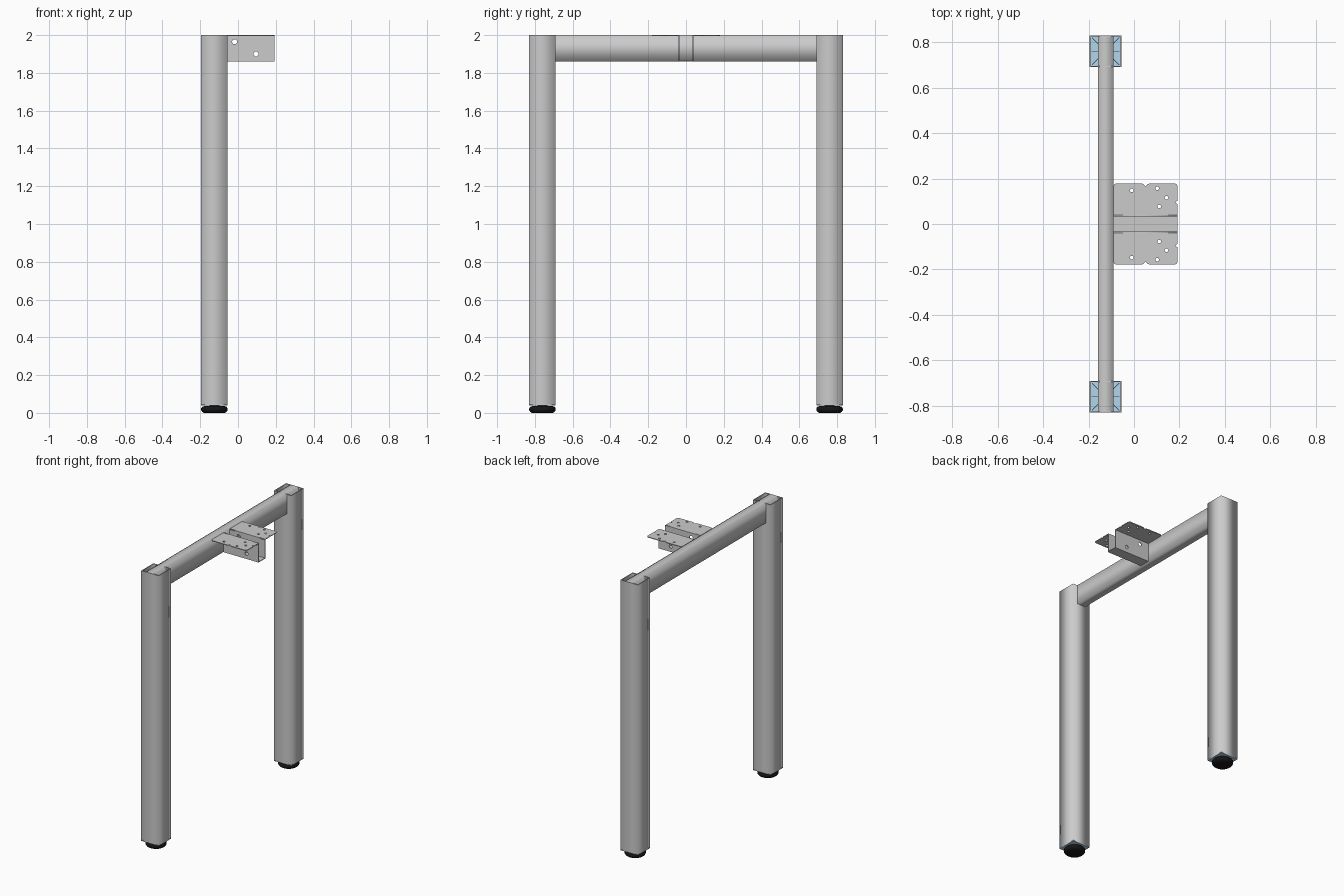
import bpy, bmesh
from math import pi, cos, sin
from mathutils import Matrix, Vector

if "Cube" in bpy.data.objects:
    bpy.data.objects.remove(bpy.data.objects["Cube"])

LEG_X, LEG_Y = -0.125, 0.76
WALL = 0.006


def material(name, color):
    m = bpy.data.materials.new(name)
    m.diffuse_color = color
    m.use_nodes = True
    m.node_tree.nodes["Principled BSDF"].inputs["Base Color"].default_value = m.diffuse_color
    return m


blue = material("pale_blue_plastic", (0.45, 0.66, 0.84, 1))
black = material("black_rubber", (0.008, 0.008, 0.008, 1))


def finish(name, bm, mat=None):
    bmesh.ops.remove_doubles(bm, verts=bm.verts, dist=1e-5)
    bmesh.ops.recalc_face_normals(bm, faces=bm.faces)
    me = bpy.data.meshes.new(name)
    bm.to_mesh(me)
    bm.free()
    ob = bpy.data.objects.new(name, me)
    bpy.context.collection.objects.link(ob)
    if mat:
        me.materials.append(mat)
    return ob


def rect(x0, y0, x1, y1):
    return [(x0, y0), (x1, y0), (x1, y1), (x0, y1)]


def circle(x, y, r, n=20):
    return [(x + r * cos(2 * pi * i / n), y + r * sin(2 * pi * i / n)) for i in range(n)]


def extrusion(name, loops, depth, matrix, mat=None):
    """Outline plus hole loops, filled and extruded evenly about the local xy plane."""
    cu = bpy.data.curves.new(name, 'CURVE')
    cu.dimensions, cu.fill_mode, cu.extrude = '2D', 'BOTH', depth / 2
    for pts in loops:
        s = cu.splines.new('POLY')
        s.points.add(len(pts) - 1)
        for p, co in zip(s.points, pts):
            p.co = (co[0], co[1], 0, 1)
        s.use_cyclic_u = True
    tmp = bpy.data.objects.new(name + "_curve", cu)
    bpy.context.collection.objects.link(tmp)
    dg = bpy.context.evaluated_depsgraph_get()
    me = bpy.data.meshes.new_from_object(tmp.evaluated_get(dg))
    bm = bmesh.new()
    bm.from_mesh(me)
    bm.transform(matrix)
    bpy.data.objects.remove(tmp)
    bpy.data.curves.remove(cu)
    bpy.data.meshes.remove(me)
    return finish(name, bm, mat)


def add_box(bm, size, matrix):
    bmesh.ops.create_cube(bm, size=1, matrix=matrix @ Matrix.Diagonal((*size, 1)))


T = Matrix.Translation
ROT_X = Matrix.Rotation(pi / 2, 4, 'X')   # local xy becomes world xz

# Legs: open square tubes, plastic plugs and round levelling feet
for tag, s in (("front", -1), ("back", 1)):
    at = T((LEG_X, s * LEG_Y, 0))
    h, i = 0.07, 0.07 - WALL
    extrusion(tag + "_leg", [rect(-h, -h, h, h), rect(-i, -i, i, i)], 1.955,
              at @ T((0, 0, 1.0225)))

    # ribbed plug
    bm = bmesh.new()
    add_box(bm, (0.14, 0.14, 0.008), at @ T((0, 0, 0.044)))
    for k in range(8):
        length = 0.062 if k % 2 == 0 else 0.085
        add_box(bm, (length, 0.004, 0.06),
                at @ Matrix.Rotation(k * pi / 4, 4, 'Z') @ T((length / 2, 0, 0.077)))
    bmesh.ops.create_cone(bm, cap_ends=True, segments=24, radius1=0.02, radius2=0.02,
                          depth=0.06, matrix=at @ T((0, 0, 0.077)))
    finish(tag + "_leg_plug", bm, blue)

    # foot turned from a rounded profile
    bm = bmesh.new()
    profile = [(0, 0), (0.056, 0), (0.065, 0.006), (0.07, 0.014), (0.07, 0.024),
               (0.065, 0.032), (0.05, 0.037), (0.02, 0.038), (0.02, 0.044), (0, 0.044)]
    vs = [bm.verts.new((r, 0, z)) for r, z in profile]
    es = [bm.edges.new(p) for p in zip(vs, vs[1:])]
    bmesh.ops.spin(bm, geom=vs + es, cent=(0, 0, 0), axis=(0, 0, 1),
                   angle=2 * pi, steps=32, use_duplicate=False)
    bm.transform(at)
    foot = finish(tag + "_foot", bm, black)
    bpy.context.view_layer.objects.active = foot
    foot.select_set(True)
    bpy.ops.object.shade_smooth_by_angle(angle=0.7)
    foot.select_set(False)

# Cross beam: rectangular tube running into both legs
extrusion("cross_beam", [rect(-0.034, -0.07, 0.034, 0.07), rect(-0.028, -0.064, 0.028, 0.064)],
          1.656, T((LEG_X, 0, 1.93)) @ ROT_X)

# Bracket: hat-shaped channel with drilled walls and notched flanges
X0, X1 = -0.091, 0.192
for tag, s in (("front", -1), ("back", 1)):
    wall = [rect(X0, 1.86, X1, 2.0), circle(-0.018, 1.965, 0.013), circle(0.095, 1.90, 0.013)]
    extrusion(tag + "_bracket_wall", wall, 0.005, T((0, s * 0.0365, 0)) @ ROT_X)

    outline = [(X0, 0.034), (X1, 0.034), (X1, 0.088), (0.182, 0.092), (0.182, 0.098),
               (X1, 0.102), (X1, 0.164), (0.188, 0.174), (0.178, 0.179),
               (0.07, 0.179), (0.06, 0.175), (0.051, 0.165), (0.042, 0.175), (0.032, 0.179),
               (-0.077, 0.179), (-0.087, 0.174), (X0, 0.164)]
    holes = [circle(x, y, 0.008) for x, y in
             ((-0.01, 0.148), (0.102, 0.157), (0.143, 0.115), (0.111, 0.077))]
    loops = [[(x, s * y) for x, y in loop] for loop in [outline] + holes]
    extrusion(tag + "_bracket_flange", loops, 0.005, T((0, 0, 1.9975)))

bm = bmesh.new()
add_box(bm, (X1 - X0, 0.078, 0.005), T(((X0 + X1) / 2, 0, 1.8625)))
finish("bracket_base", bm)
